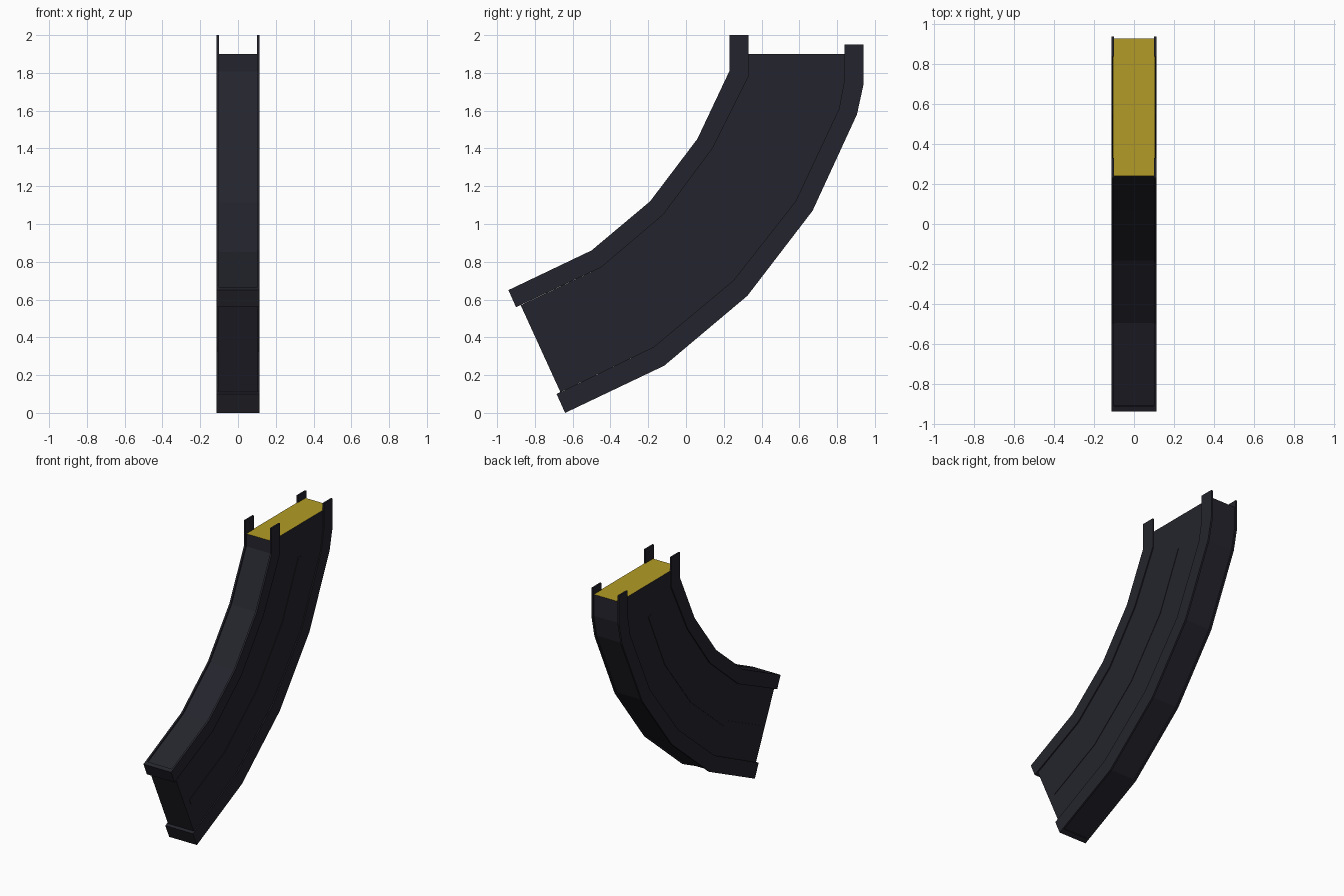
import bpy, bmesh
from mathutils import Vector

if "Cube" in bpy.data.objects:
    bpy.data.objects.remove(bpy.data.objects["Cube"], do_unlink=True)


def material(name, rgb):
    m = bpy.data.materials.new(name)
    m.use_nodes = True
    m.diffuse_color = (*rgb, 1)
    b = m.node_tree.nodes["Principled BSDF"]
    b.inputs["Base Color"].default_value = (*rgb, 1)
    b.inputs["Roughness"].default_value = 0.6
    return m


DARK = material("dark gunmetal", (0.0175, 0.0175, 0.026))
GOLD = material("brass yellow", (0.45, 0.33, 0.02))
TOP = 1.9      # height of the open top
BODY_X, CORE_X, RAIL_X = 0.105, 0.10, 0.113

# Rail lines in (y, z), from the top down
front_out = [(.23, 2), (.23, 1.81), (.06, 1.45), (-.19, 1.12), (-.5, .86), (-.94, .65)]
front_in = [(.33, 2), (.33, 1.78), (.14, 1.40), (-.12, 1.05), (-.45, .77), (-.90, .56)]
back_out = [(.94, 1.95), (.94, 1.74), (.905, 1.58), (.67, 1.07), (.325, .62), (-.115, .25), (-.64, 0)]
back_in = [(.84, 1.95), (.84, 1.77), (.81, 1.61), (.58, 1.12), (.25, .70), (-.17, .35), (-.685, .10)]


def between(a, b, t):
    return [tuple(Vector(p).lerp(Vector(q), t)) for p, q in zip(a, b)]


def cut_top(line):
    return [(line[0][0], TOP)] + line[1:]


def strip(name, a, b, x0, x1):
    """Solid bar between two lines in the side plane, from x0 to x1."""
    bm = bmesh.new()
    rows = [[bm.verts.new((x, *p)) for x, p in ((x0, p), (x1, p), (x1, q), (x0, q))]
            for p, q in zip(a, b)]
    for r, s in zip(rows, rows[1:]):
        for i in range(4):
            j = (i + 1) % 4
            bm.faces.new((r[i], r[j], s[j], s[i]))
    bm.faces.new(rows[0])
    bm.faces.new(rows[-1][::-1])
    return finish(name, bm)


def finish(name, bm):
    bmesh.ops.recalc_face_normals(bm, faces=bm.faces)
    for f in bm.faces:     # the flat top is yellow
        c = f.calc_center_median()
        f.material_index = int(f.normal.z > 0.9 and abs(c.z - TOP) < 0.005)
    me = bpy.data.meshes.new(name)
    bm.to_mesh(me)
    bm.free()
    me.materials.append(DARK)
    me.materials.append(GOLD)
    ob = bpy.data.objects.new(name, me)
    bpy.context.collection.objects.link(ob)
    return ob


# Curved body between the rails
front_edge = cut_top(front_in)[:-1] + [(-.875, .57)]
back_edge = cut_top(back_in)[:-1] + [(-.665, .11)]
bm = bmesh.new()
face = bm.faces.new([bm.verts.new((-BODY_X, *p)) for p in front_edge + back_edge[::-1]])
ext = bmesh.ops.extrude_face_region(bm, geom=[face])
bmesh.ops.translate(bm, vec=(2 * BODY_X, 0, 0),
                    verts=[v for v in ext["geom"] if isinstance(v, bmesh.types.BMVert)])
finish("body", bm)

# Front and back rails: recessed spine, side plates with top tabs, bottom lip
for side, out, inn in (("front", front_out, front_in), ("back", back_out, back_in)):
    spine = between(out, inn, 0.1)
    strip(side + "_spine", cut_top(spine), cut_top(inn), -CORE_X, CORE_X)
    strip(side + "_rail_left", out, inn, CORE_X, RAIL_X)
    strip(side + "_rail_right", out, inn, -RAIL_X, -CORE_X)
    lip = [between(line[-1:], line[-2:-1], 0.06) + line[-1:] for line in (out, inn)]
    strip(side + "_bottom_lip", *lip, -RAIL_X, RAIL_X)

# Shallow rib along the middle of each side
f_mid = front_in[1:]
b_mid = [(.83, 1.70)] + back_in[3:]


def rib_line(t):
    line = between(f_mid, b_mid, t)
    start = between(line[:1], line[1:2], 0.15)
    end = between(line[-1:], line[-2:-1], 0.15)
    return start + line[1:-1] + end


for name, s in (("left", 1), ("right", -1)):
    strip("side_rib_" + name, rib_line(0.51), rib_line(0.59), s * 0.10, s * 0.108)
